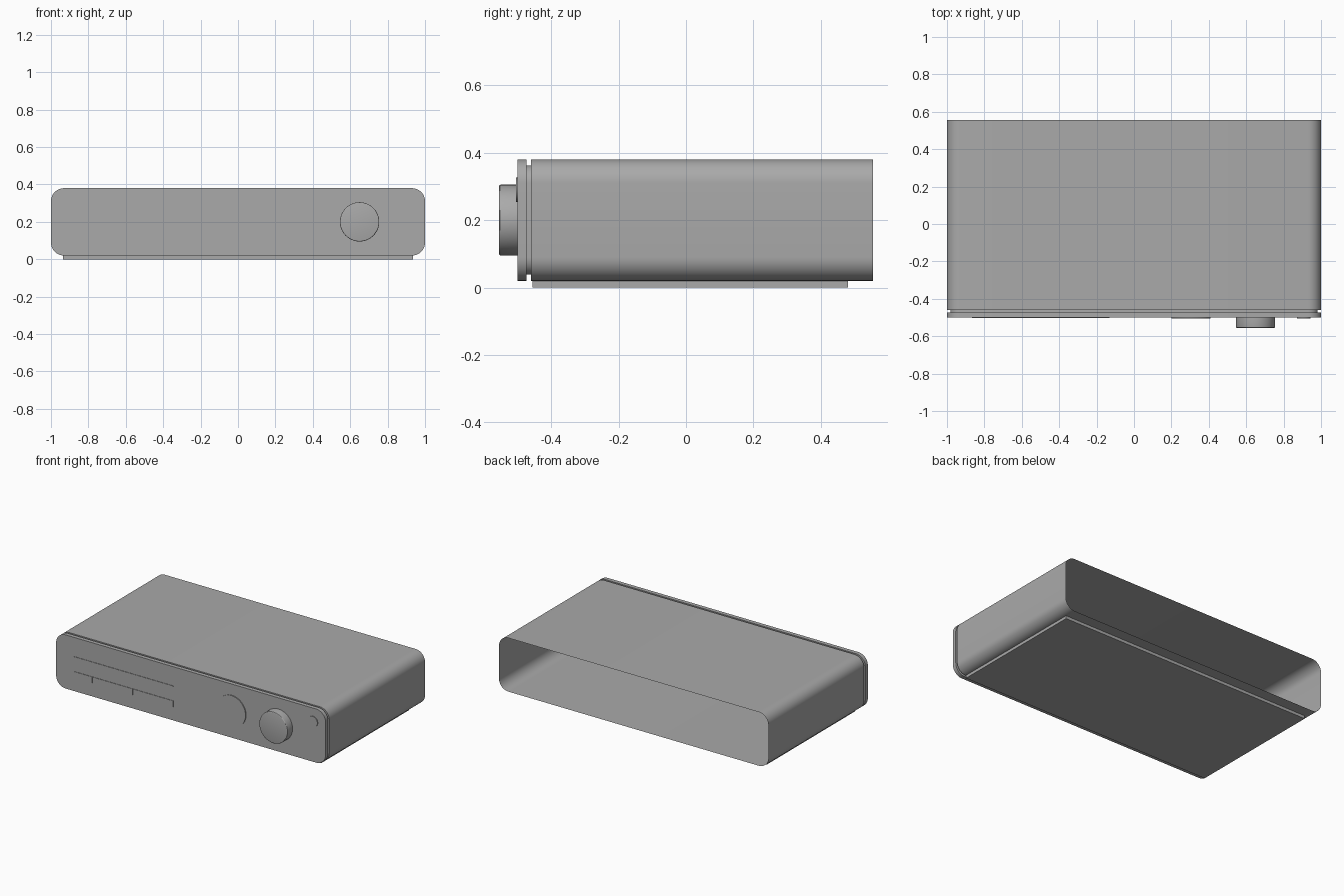
import bpy, bmesh, math
from mathutils import Matrix

cube = bpy.data.objects.get("Cube")
if cube:
    bpy.data.objects.remove(cube, do_unlink=True)

grey = bpy.data.materials.new("mid_grey")
grey.use_nodes = True
grey.diffuse_color = (0.4, 0.4, 0.4, 1)
grey.node_tree.nodes["Principled BSDF"].inputs["Base Color"].default_value = grey.diffuse_color

PANEL_Y = -0.5
MID_Z = 0.2


def finish(name, bm, recalc=True):
    if recalc:
        bmesh.ops.recalc_face_normals(bm, faces=bm.faces)
    mesh = bpy.data.meshes.new(name)
    bm.to_mesh(mesh)
    bm.free()
    mesh.materials.append(grey)
    obj = bpy.data.objects.new(name, mesh)
    bpy.context.collection.objects.link(obj)
    bpy.ops.object.select_all(action='DESELECT')
    obj.select_set(True)
    bpy.context.view_layer.objects.active = obj
    bpy.ops.object.shade_smooth_by_angle(angle=math.radians(30))
    return obj


def rounded_ring(bm, y, inset, radius=0.07, steps=10):
    """Ring of vertices around a rounded rectangle facing the front."""
    half_w, half_h, r = 1 - inset, 0.18 - inset, radius - inset
    ring = []
    for i, (sx, sz) in enumerate([(1, 1), (-1, 1), (-1, -1), (1, -1)]):
        for k in range(steps + 1):
            a = (i + k / steps) * math.pi / 2
            ring.append(bm.verts.new((sx * (half_w - r) + r * math.cos(a), y,
                                      MID_Z + sz * (half_h - r) + r * math.sin(a))))
    return ring


def loft(name, sections, cap_back):
    bm = bmesh.new()
    rings = [rounded_ring(bm, y, inset) for y, inset in sections]
    bm.faces.new(rings[0])
    if cap_back:
        bm.faces.new(rings[-1][::-1])
    n = len(rings[0])
    for a, b in zip(rings, rings[1:]):
        for i in range(n):
            j = (i + 1) % n
            bm.faces.new((a[i], b[i], b[j], a[j]))
    return finish(name, bm)


def box(name, low, high):
    bm = bmesh.new()
    bmesh.ops.create_cube(bm, size=1)
    for v in bm.verts:
        v.co = [l + (c + 0.5) * (h - l) for c, l, h in zip(v.co, low, high)]
    return finish(name, bm)


def dial(name, x, z, radius, depth, bevel=0.0):
    bm = bmesh.new()
    bmesh.ops.create_cone(bm, cap_ends=True, segments=64, radius1=radius, radius2=radius,
                          depth=depth, matrix=Matrix.Translation((x, PANEL_Y - depth / 2, z))
                          @ Matrix.Rotation(math.pi / 2, 4, 'X'))
    if bevel:
        front = PANEL_Y - depth + 0.001
        rim = [e for e in bm.edges if all(v.co.y < front for v in e.verts)]
        bmesh.ops.bevel(bm, geom=rim, offset=bevel, segments=3, affect='EDGES', profile=0.5)
    return finish(name, bm)


# Front panel, recessed neck and sleeve, open at the back
loft("casing", [(PANEL_Y, 0), (-0.473, 0), (-0.473, 0.018),
                (-0.46, 0.018), (-0.46, 0), (0.555, 0)], cap_back=False)

# Base plate
box("base_plate", (-0.935, -0.455, 0), (0.935, 0.48, 0.0195))

# Controls on the front
dial("volume_knob", 0.65, MID_Z, 0.105, 0.055, bevel=0.005)
dial("round_display", 0.305, MID_Z, 0.105, 0.006)
dial("power_button", 0.907, 0.29, 0.036, 0.005)

# Tuning scale: two thin lines and three ticks
for name, z in (("upper_scale_line", 0.25), ("lower_scale_line", 0.15)):
    box(name, (-0.867, PANEL_Y - 0.003, z - 0.002), (-0.13, PANEL_Y, z + 0.002))
for i in range(3):
    x = -0.733 + 0.3 * i
    box(f"scale_tick_{i + 1}", (x - 0.003, PANEL_Y - 0.003, 0.11), (x + 0.003, PANEL_Y, 0.15))
